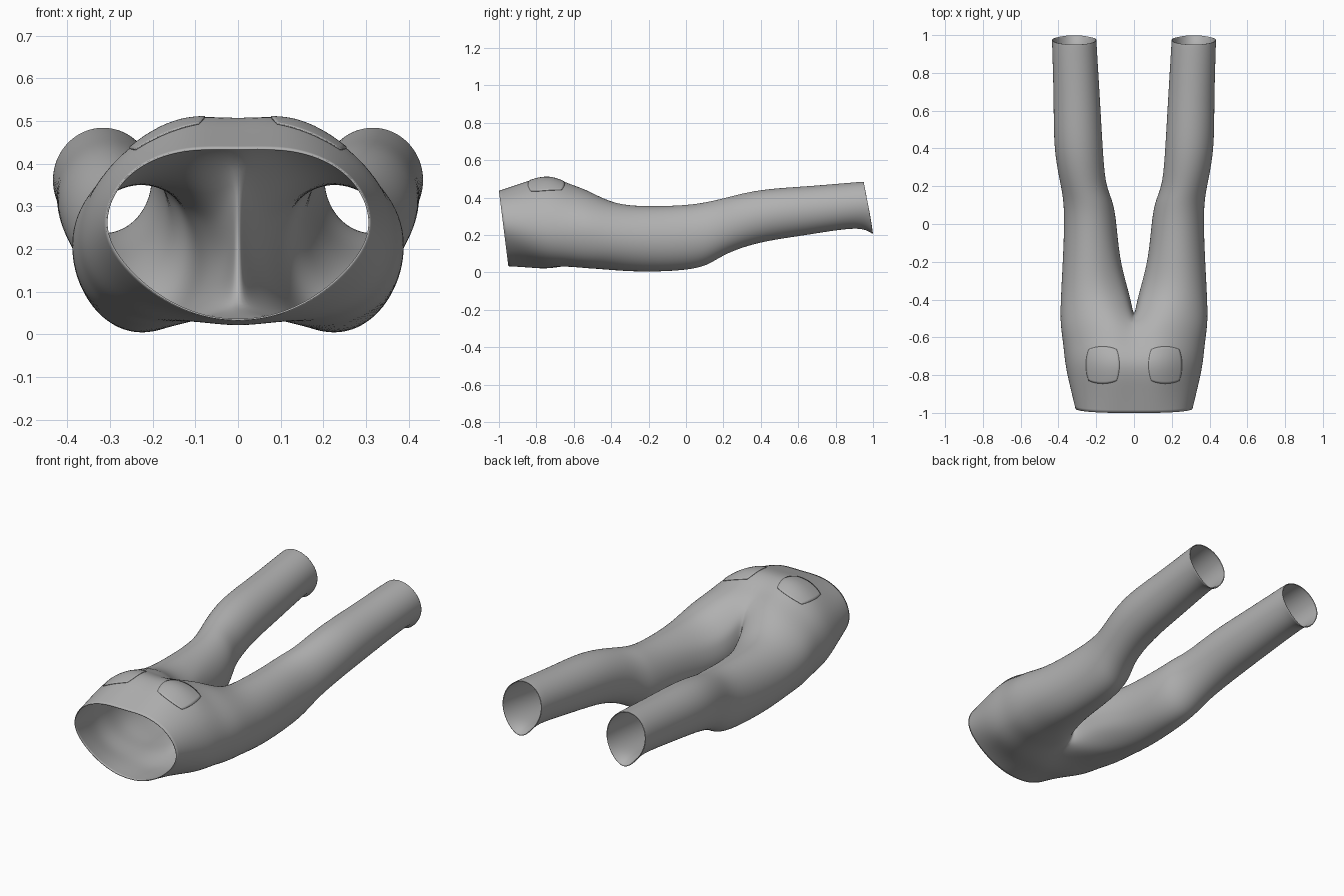
import bpy, bmesh, math
from mathutils import Vector

if "Cube" in bpy.data.objects:
    bpy.data.objects.remove(bpy.data.objects["Cube"])

# Half cross-sections (x, z), from the bottom centre round the outside to the top centre
WAIST = [(0, .033), (.10, .048), (.20, .10), (.28, .18), (.31, .26), (.285, .34), (.22, .40), (.12, .433), (0, .435)]
HIP = [(0, .02), (.10, .030), (.21, .045), (.312, .10), (.363, .21), (.335, .34), (.25, .44), (.13, .508), (0, .508)]
CROTCH = [(0, .06), (.09, .036), (.21, .022), (.335, .072), (.388, .20), (.355, .32), (.24, .41), (.11, .435), (0, .41)]

# Leg stations: y, inner x, outer x, bottom z, top z, half angle of the inner side
LEG = [(-.38, .022, .386, .010, .372, 40), (-.2, .07, .377, .004, .355, 50), (0, .093, .37, .015, .36, 60),
       (.12, .115, .375, .045, .378, 60), (.22, .148, .39, .10, .40, 60), (.4, .165, .42, .16, .44, 60),
       (.65, .18, .425, .20, .46, 60), (.9, .195, .432, .236, .481, 60), (.97, .199, .434, .238, .484, 60)]


def blend(a, b, t):
    return [(p[0] + (q[0] - p[0]) * t, p[1] + (q[1] - p[1]) * t) for p, q in zip(a, b)]


def hip_rows():
    rows = []
    for prof, y, slant in ((WAIST, -1, .05), (blend(WAIST, HIP, .55), -.87, .03),
                           (HIP, -.74, 0), (blend(HIP, CROTCH, .45), -.63, 0)):
        rows.append([Vector((x, y + slant * (.435 - z) / .4, z)) for x, z in prof])
    # crotch row closes into a full ring with the seam between the legs
    row = [Vector((x, -.52, z)) for x, z in CROTCH]
    row[0].y, row[8].y = -.545, -.535
    row += [Vector((0, y, z)) for y, z in ((-.49, .33), (-.47, .23), (-.49, .13))]
    rows.append(row)
    return rows


def leg_rows():
    rows = []
    for k, (y, xi, xo, zb, zt, gap) in enumerate(LEG):
        row = []
        for i in range(12):
            # eight steps round the outside, four round the inside
            start = gap - 180
            deg = start + i * -start / 4 if i <= 8 else -start + (i - 8) * gap / 2
            a = math.radians(deg)
            v = Vector(((xi + xo) / 2 + (xo - xi) / 2 * math.cos(a), y,
                        (zb + zt) / 2 + (zt - zb) / 2 * math.sin(a)))
            if k == len(LEG) - 1:      # slanted hem with a dropped heel
                low = (1 - math.sin(a)) / 2
                v.y = .95 + .047 * low
                v.z -= .033 * low ** 10
            row.append(v)
        rows.append(row)
    return rows


def limit_point(v):
    # where subdivision would move this cage vertex
    if v.is_boundary:
        nb = [e.other_vert(v).co for e in v.link_edges if e.is_boundary]
        return (v.co * 4 + nb[0] + nb[1]) / 6
    n = len(v.link_edges)
    es = sum((e.other_vert(v).co for e in v.link_edges), Vector())
    fs = Vector()
    for f in v.link_faces:
        i = list(f.verts).index(v)
        fs += f.verts[(i + 2) % 4].co
    return (v.co * n * n + es * 4 + fs) / (n * (n + 5))


grey = bpy.data.materials.new("dark_grey")
grey.diffuse_color = (.44, .44, .44, 1)
grey.use_nodes = True
grey.node_tree.nodes["Principled BSDF"].inputs["Base Color"].default_value = grey.diffuse_color


def finish(bm, name):
    me = bpy.data.meshes.new(name)
    bm.to_mesh(me)
    bm.free()
    me.shade_smooth()
    me.materials.append(grey)
    ob = bpy.data.objects.new(name, me)
    bpy.context.collection.objects.link(ob)
    return ob


# Trousers shell: both halves share the centre line
bm = bmesh.new()
for side in (1, -1):
    rows = [[bm.verts.new((v.x * side, v.y, v.z)) for v in r] for r in hip_rows() + leg_rows()]
    for a, b in zip(rows, rows[1:]):
        for i in range(8 if len(a) == 9 else 12):
            j = (i + 1) % 12
            q = [a[i], a[j], b[j], b[i]]
            bm.faces.new(q if side > 0 else q[::-1])
bmesh.ops.remove_doubles(bm, verts=bm.verts, dist=1e-5)
bmesh.ops.recalc_face_normals(bm, faces=bm.faces)
# push the cage outward so the smoothed surface passes close to the sections
target = {v: v.co.copy() for v in bm.verts}
for _ in range(2):
    move = {v: target[v] - limit_point(v) for v in bm.verts}
    for v, d in move.items():
        v.co += d * .9
trousers = finish(bm, "trousers")
sub = trousers.modifiers.new("smooth", 'SUBSURF')
sub.levels = sub.render_levels = 3
thick = trousers.modifiers.new("cloth", 'SOLIDIFY')
thick.thickness, thick.offset = .004, -1


# Back pockets: thin rounded patches laid on the seat, squarer at the opening
def pocket(name, side):
    bm = bmesh.new()
    bmesh.ops.create_grid(bm, x_segments=16, y_segments=16, size=1)
    for v in bm.verts:
        x, y = v.co.x, v.co.y
        u = x * math.sqrt(1 - .3 * y * y)
        w = y * math.sqrt(1 - .3 * x * x)
        v.co = (side * (.165 + .088 * u), -.747 + .098 * w, .8)
    bmesh.ops.recalc_face_normals(bm, faces=bm.faces)
    for f in bm.faces:
        if f.normal.z < 0:
            f.normal_flip()
    ob = finish(bm, name)
    wrap = ob.modifiers.new("lay_on_seat", 'SHRINKWRAP')
    wrap.target = trousers
    wrap.wrap_method = 'PROJECT'
    wrap.use_project_z = True
    wrap.use_negative_direction = True
    wrap.use_positive_direction = False
    t = ob.modifiers.new("cloth", 'SOLIDIFY')
    t.thickness, t.offset = .003, 1


pocket("back_pocket_left", -1)
pocket("back_pocket_right", 1)
